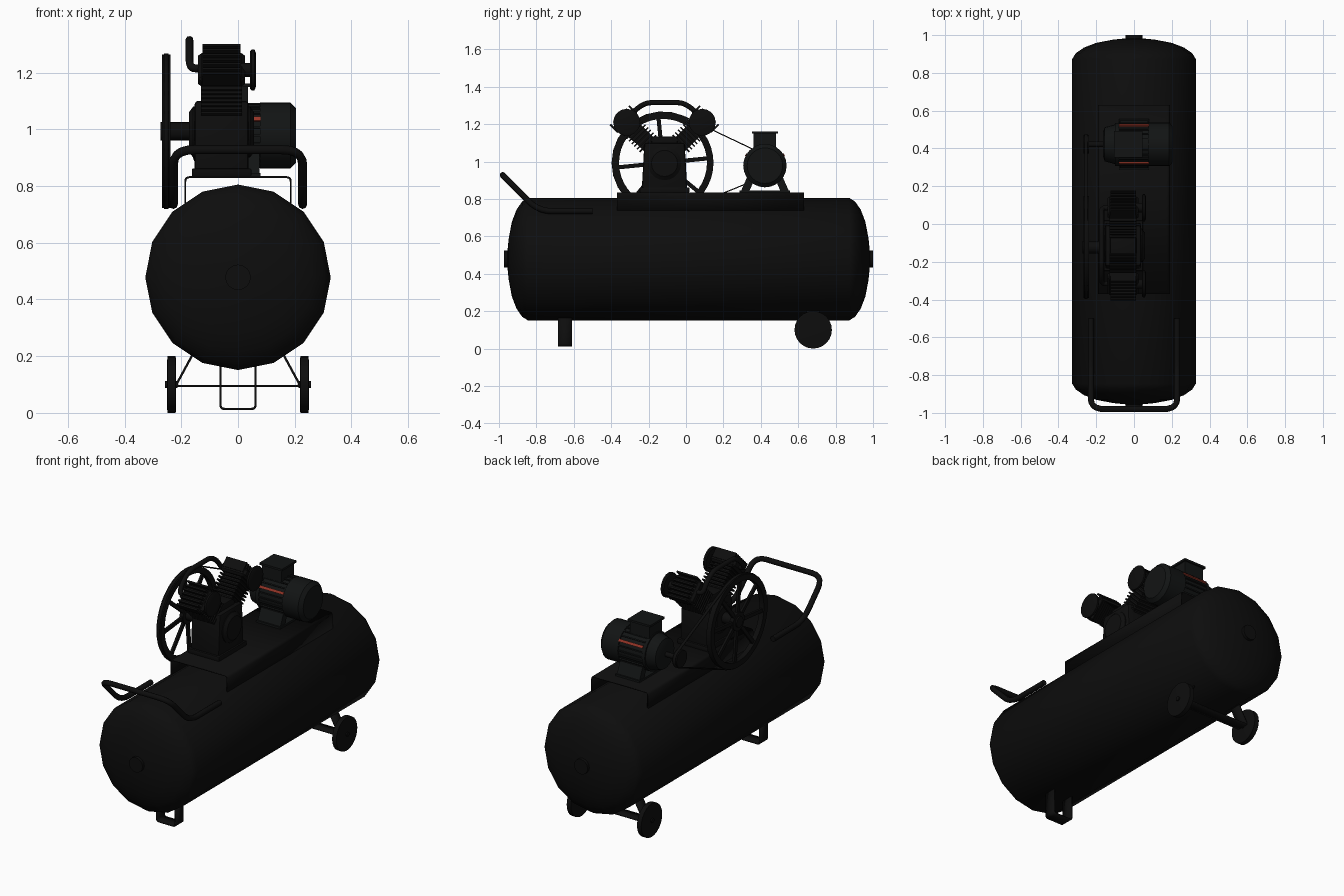
import bpy, bmesh, math
from mathutils import Matrix, Vector

if "Cube" in bpy.data.objects:
    bpy.data.objects.remove(bpy.data.objects["Cube"], do_unlink=True)


def material(name, color):
    m = bpy.data.materials.new(name)
    m.use_nodes = True
    m.diffuse_color = color
    bsdf = m.node_tree.nodes["Principled BSDF"]
    bsdf.inputs["Base Color"].default_value = color
    return m


BLACK = material("black paint", (0.004, 0.004, 0.004, 1))
CHARCOAL = material("charcoal motor", (0.006, 0.007, 0.007, 1))
RED = material("red stripe", (0.3, 0.035, 0.02, 1))

AXES = {"X": Matrix.Rotation(math.pi / 2, 4, "Y"),
        "Y": Matrix.Rotation(-math.pi / 2, 4, "X"),
        "Z": Matrix.Identity(4)}


def finish(name, bm, mat, smooth=True):
    bmesh.ops.recalc_face_normals(bm, faces=bm.faces)
    me = bpy.data.meshes.new(name)
    bm.to_mesh(me)
    bm.free()
    me.materials.append(mat)
    ob = bpy.data.objects.new(name, me)
    bpy.context.collection.objects.link(ob)
    if smooth:
        bpy.ops.object.select_all(action="DESELECT")
        ob.select_set(True)
        bpy.context.view_layer.objects.active = ob
        bpy.ops.object.shade_smooth_by_angle(angle=math.radians(32))
    return ob


def add_box(bm, center, size, frame=Matrix.Identity(4)):
    m = frame @ Matrix.Translation(center) @ Matrix.Diagonal((*size, 1))
    return bmesh.ops.create_cube(bm, size=1, matrix=m)["verts"]


def box(name, center, size, mat=BLACK, bevel=0):
    bm = bmesh.new()
    add_box(bm, center, size)
    if bevel:
        bmesh.ops.bevel(bm, geom=bm.edges[:], offset=bevel, segments=2, affect="EDGES", profile=0.5)
    return finish(name, bm, mat)


def add_lathe(bm, profile, axis, center, segs, closed=False):
    """Revolve (position, radius) pairs around an axis."""
    m = Matrix.Translation(center) @ AXES[axis]
    rings = []
    for t, r in profile:
        angles = [2 * math.pi * i / segs for i in range(segs)]
        rings.append([bm.verts.new(m @ Vector((r * math.cos(a), r * math.sin(a), t))) for a in angles])
    pairs = list(zip(rings, rings[1:]))
    if closed:
        pairs.append((rings[-1], rings[0]))
    else:
        bm.faces.new(rings[0])
        bm.faces.new(rings[-1])
    for a, b in pairs:
        for i in range(segs):
            j = (i + 1) % segs
            bm.faces.new((a[i], a[j], b[j], b[i]))


def lathe(name, profile, axis, center, segs=24, mat=BLACK, closed=False):
    bm = bmesh.new()
    add_lathe(bm, profile, axis, center, segs, closed)
    return finish(name, bm, mat)


def rounded(points, radius, steps=5):
    pts = [Vector(p) for p in points]
    out = [pts[0]]
    for a, b, c in zip(pts, pts[1:], pts[2:]):
        p = b + (a - b).normalized() * min(radius, (a - b).length * 0.5)
        q = b + (c - b).normalized() * min(radius, (c - b).length * 0.5)
        for i in range(steps + 1):
            t = i / steps
            out.append(p * (1 - t) ** 2 + b * 2 * t * (1 - t) + q * t * t)
    return out + [pts[-1]]


def tube(name, points, radius, bend):
    cu = bpy.data.curves.new(name, "CURVE")
    cu.dimensions = "3D"
    cu.bevel_depth = radius
    cu.bevel_resolution = 2
    cu.use_fill_caps = True
    path = rounded(points, bend)
    sp = cu.splines.new("POLY")
    sp.points.add(len(path) - 1)
    for pt, co in zip(sp.points, path):
        pt.co = (*co, 1)
        pt.radius = 1
    cu.materials.append(BLACK)
    ob = bpy.data.objects.new(name, cu)
    bpy.context.collection.objects.link(ob)
    sp.use_smooth = True
    return ob


def strip(name, path, along, thickness, closed=False):
    """Bent sheet: a path swept along a vector, then given thickness."""
    bm = bmesh.new()
    a = [bm.verts.new(p) for p in path]
    b = [bm.verts.new(Vector(p) + Vector(along)) for p in path]
    n = len(path)
    for i in range(n if closed else n - 1):
        j = (i + 1) % n
        bm.faces.new((a[i], a[j], b[j], b[i]))
    ob = finish(name, bm, BLACK)
    mod = ob.modifiers.new("Thickness", "SOLIDIFY")
    mod.thickness = thickness
    mod.offset = 0
    return ob


def mirrored(half):
    return half + [(-x, y, z) for x, y, z in reversed(half)]


# Tank with domed ends and end plugs
dome = [(0.86, 0.327), (0.89, 0.308), (0.92, 0.265), (0.945, 0.2), (0.962, 0.11), (0.97, 0.03)]
tank_profile = [(-t, r) for t, r in reversed(dome)] + dome
lathe("tank", tank_profile, "Y", (0, 0.014, 0.478), 16)
for side, name in ((-1, "front_plug"), (1, "back_plug")):
    lathe(name, [(-0.02, 0.045), (0.02, 0.045)], "Y", (0, 0.014 + side * 0.966, 0.478), 16)

# Mounting channel, front foot and wheel bracket
strip("mounting_channel", rounded(mirrored([(-0.186, -0.37, 0.73), (-0.186, -0.37, 0.831)]), 0.015),
      (0, 1.0, 0), 0.007)
strip("front_foot", rounded(mirrored([(-0.062, -0.685, 0.2), (-0.062, -0.685, 0.014)]), 0.015),
      (0, 0.075, 0), 0.008)
strip("wheel_bracket", rounded(mirrored([(-0.155, 0.645, 0.215), (-0.22, 0.645, 0.095)]), 0.012),
      (0, 0.07, 0), 0.008)

# Wheels
for side, name in ((-1, "right_wheel"), (1, "left_wheel")):
    lathe(name, [(-0.016, 0.085), (-0.014, 0.1), (0.014, 0.1), (0.016, 0.085)],
          "X", (side * 0.234, 0.68, 0.1), 24)
    lathe(name + "_hub", [(-0.022, 0.013), (0.022, 0.013)], "X", (side * 0.235, 0.68, 0.1), 12)

# Push handle
tube("handle", mirrored([(-0.228, -0.5, 0.735), (-0.228, -0.79, 0.735), (-0.228, -0.98, 0.928)]), 0.016, 0.075)

# Flywheel: rim, spokes and hub
WHEEL = Vector((-0.253, -0.123, 0.993))
lathe("flywheel_rim", [(-0.015, 0.235), (-0.015, 0.27), (0.015, 0.27), (0.015, 0.235)],
      "X", WHEEL, 40, closed=True)
bm = bmesh.new()
for i in range(8):
    turn = Matrix.Translation(WHEEL) @ Matrix.Rotation(i * math.pi / 4 + 0.1, 4, "X")
    add_box(bm, (0, 0, 0.135), (0.014, 0.022, 0.22), turn)
finish("flywheel_spokes", bm, BLACK, False)
lathe("flywheel_hub", [(-0.02, 0.032), (0.1, 0.032)], "X", WHEEL, 20)
lathe("flywheel_hub_disc", [(-0.012, 0.055), (0.012, 0.055)], "X", WHEEL, 20)

# Pump crankcase, narrowing towards the top
V = Vector((-0.058, -0.115, 1.008))
bm = bmesh.new()
for v in add_box(bm, (V.x, V.y, 0.965), (0.19, 0.245, 0.27)):
    if v.co.z > 1:
        v.co.y = V.y + (v.co.y - V.y) * 0.88
bmesh.ops.bevel(bm, geom=bm.edges[:], offset=0.012, segments=2, affect="EDGES", profile=0.5)
finish("crankcase", bm, BLACK)
box("crankcase_base", (V.x, V.y, 0.847), (0.21, 0.265, 0.03), bevel=0.005)
box("crankcase_top", (V.x, V.y, 1.11), (0.14, 0.14, 0.05), bevel=0.01)
lathe("bearing_cover", [(-0.115, 0.07), (-0.1, 0.09), (0.1, 0.09), (0.115, 0.07)], "X", (V.x, V.y, 0.99), 20)

# Two finned cylinders in a V, each with head and air filter
for side, name in ((-1, "front"), (1, "back")):
    frame = Matrix.Translation(V) @ Matrix.Rotation(-side * math.pi / 4, 4, "X")
    bm = bmesh.new()
    add_box(bm, (0, 0, 0.17), (0.11, 0.09, 0.18), frame)
    for i in range(7):
        add_box(bm, (0, 0, 0.125 + i * 0.02), (0.145, 0.125, 0.008), frame)
    finish(name + "_cylinder", bm, BLACK, False)
    bm = bmesh.new()
    add_box(bm, (0, 0, 0.285), (0.165, 0.14, 0.05), frame)
    bmesh.ops.bevel(bm, geom=bm.edges[:], offset=0.012, segments=1, affect="EDGES")
    for i in range(7):
        add_box(bm, (0, (i - 3) * 0.0235, 0.31), (0.135, 0.01, 0.058), frame)
    finish(name + "_cylinder_head", bm, BLACK, False)
    center = frame @ Vector((0, 0, 0.285))
    lathe(name + "_filter", [(0.07, 0.025), (0.1, 0.025), (0.1, 0.066), (0.106, 0.072),
                             (0.116, 0.072), (0.121, 0.06)], "X", center, 20)

# Air pipe joining the two heads
pipe = [(-0.13, 0.2, 1.215), (-0.171, 0.2, 1.215), (-0.171, 0.165, 1.27), (-0.171, 0.1, 1.315)]
tube("air_pipe", [(x, V.y - y, z) for x, y, z in pipe] + [(x, V.y + y, z) for x, y, z in reversed(pipe)],
     0.014, 0.035)

# Electric motor: finned body, end bell, fan cover and pulley
M = Vector((0, 0.422, 0.978))
lathe("motor_body", [(-0.165, 0.06), (-0.155, 0.09), (-0.09, 0.108), (0.09, 0.108)], "X", M, 24, CHARCOAL)
lathe("motor_fan_cover", [(0.078, 0.116), (0.185, 0.116), (0.205, 0.095)], "X", M, 24, CHARCOAL)
lathe("motor_end_ring", [(-0.1, 0.114), (-0.08, 0.114)], "X", M, 24, CHARCOAL)
bm = bmesh.new()
for i in range(24):
    turn = Matrix.Translation(M) @ Matrix.Rotation(i * math.pi / 12, 4, "X")
    add_box(bm, (0, 0, 0.108), (0.165, 0.007, 0.014), turn)
finish("motor_fins", bm, CHARCOAL, False)
lathe("motor_shaft", [(-0.26, 0.015), (-0.15, 0.015)], "X", M, 12)
lathe("motor_pulley", [(-0.268, 0.05), (-0.238, 0.05)], "X", M, 20)
box("terminal_box", (-0.03, M.y, 1.11), (0.13, 0.12, 0.08), CHARCOAL)
box("terminal_box_lid", (-0.03, M.y, 1.155), (0.15, 0.14, 0.012), CHARCOAL)

# Motor feet and stripe on both sides
for side, name in ((-1, "front"), (1, "back")):
    bm = bmesh.new()
    for v in add_box(bm, (0.0, M.y + side * 0.075, 0.872), (0.15, 0.045, 0.08)):
        if v.co.z < 0.85:
            v.co.y += side * 0.035
    finish(name + "_motor_foot", bm, CHARCOAL, False)
    turn = Matrix.Translation(M) @ Matrix.Rotation(-side * math.radians(60), 4, "X")
    bm = bmesh.new()
    add_box(bm, (0, 0, 0.116), (0.16, 0.016, 0.006), turn)
    finish(name + "_motor_stripe", bm, RED, False)
box("motor_foot_plate", (0, M.y, 0.84), (0.16, 0.27, 0.012), CHARCOAL)

# Drive belt around flywheel and pulley
lean = math.asin(0.22 / (M.y - WHEEL.y))
belt = []
for center, radius, start, end in ((WHEEL, 0.272, math.pi / 2 - lean, 1.5 * math.pi + lean),
                                   (M, 0.052, -math.pi / 2 + lean, math.pi / 2 - lean)):
    for i in range(17):
        a = start + (end - start) * i / 16
        belt.append((-0.261, center.y + radius * math.cos(a), center.z + radius * math.sin(a)))
strip("drive_belt", belt, (0.016, 0, 0), 0.006, closed=True)
